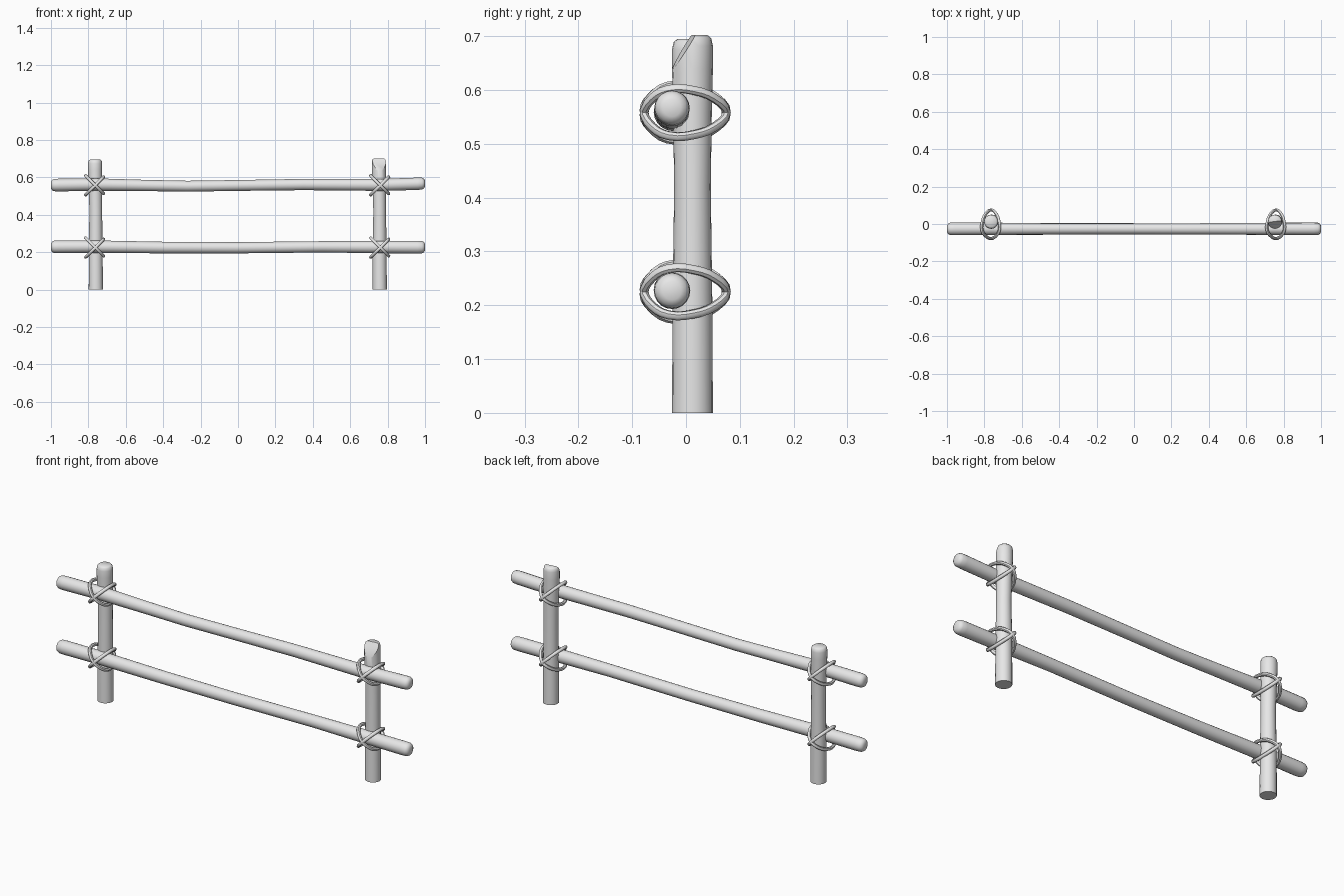
import bpy, bmesh, math
from mathutils import Vector

cube = bpy.data.objects.get("Cube")
if cube:
    bpy.data.objects.remove(cube, do_unlink=True)

grey = bpy.data.materials.new("plain_grey")
grey.use_nodes = True
grey.diffuse_color = (0.8, 0.8, 0.8, 1)
grey.node_tree.nodes["Principled BSDF"].inputs["Base Color"].default_value = (0.8, 0.8, 0.8, 1)


def add_object(name, mesh):
    mesh.materials.clear()
    mesh.materials.append(grey)
    obj = bpy.data.objects.new(name, mesh)
    bpy.context.collection.objects.link(obj)
    bpy.ops.object.select_all(action='DESELECT')
    obj.select_set(True)
    bpy.context.view_layer.objects.active = obj
    bpy.ops.object.shade_smooth_by_angle(angle=math.radians(45))
    return obj


def pole(name, stations, u, v, cut=None, sides=20):
    """Skin circles of (centre, radius) stations; u and v span each circle."""
    bm = bmesh.new()
    u, v = Vector(u), Vector(v)
    rings = []
    for centre, r in stations:
        angles = [2 * math.pi * i / sides for i in range(sides)]
        rings.append([bm.verts.new(Vector(centre) + r * (u * math.cos(a) + v * math.sin(a)))
                      for a in angles])
    for a, b in zip(rings, rings[1:]):
        for i in range(sides):
            j = (i + 1) % sides
            bm.faces.new((a[i], a[j], b[j], b[i]))
    bm.faces.new(rings[0])
    bm.faces.new(rings[-1])
    # slanted cut at the tip
    if cut:
        geom = bm.verts[:] + bm.edges[:] + bm.faces[:]
        res = bmesh.ops.bisect_plane(bm, geom=geom, plane_co=cut[0], plane_no=cut[1],
                                     clear_outer=True)
        edges = [e for e in res["geom_cut"] if isinstance(e, bmesh.types.BMEdge)]
        bmesh.ops.contextual_create(bm, geom=edges)
    bmesh.ops.recalc_face_normals(bm, faces=bm.faces)
    mesh = bpy.data.meshes.new(name)
    bm.to_mesh(mesh)
    bm.free()
    return add_object(name, mesh)


# Rails: gently bowed poles with rounded ends
def rail(name, path):
    y = -0.026
    (x0, z0, r0), (x1, z1, r1) = path[0], path[-1]
    tip = [(0, 0.5), (0.006, 0.8), (0.016, 0.96)]
    stations = [((x0 + d, y, z0), r0 * k) for d, k in tip]
    stations += [((x, y, z), r) for x, z, r in path[1:-1]]
    stations += [((x1 - d, y, z1), r1 * k) for d, k in reversed(tip)]
    pole(name, stations, (0, 1, 0), (0, 0, 1))


rail("top_rail", [(-1, 0.559, 0.034), (-0.96, 0.559, 0.034), (-0.76, 0.562, 0.033),
                  (-0.5, 0.557, 0.03), (-0.27, 0.553, 0.029), (0, 0.557, 0.029),
                  (0.35, 0.562, 0.03), (0.76, 0.56, 0.032), (0.96, 0.566, 0.033),
                  (1, 0.567, 0.033)])
rail("bottom_rail", [(-1, 0.229, 0.034), (-0.96, 0.229, 0.034), (-0.76, 0.23, 0.033),
                     (-0.4, 0.225, 0.031), (0, 0.224, 0.03), (0.45, 0.229, 0.03),
                     (0.76, 0.228, 0.033), (0.96, 0.227, 0.034), (1, 0.227, 0.034)])


# Posts: slightly uneven poles with softened tops
def post(name, x, lean, top, cut=None):
    y = 0.012
    levels = [(0, 0, 0.038), (0.2, 0.2, 0.037), (0.42, 0.1, 0.034), (0.56, 0.6, 0.036),
              (0.64, 1, 0.038), (top - 0.02, 1, 0.038), (top - 0.006, 1, 0.035),
              (top, 1, 0.028)]
    stations = [((x + lean * k, y, z), r) for z, k, r in levels]
    pole(name, stations, (1, 0, 0), (0, 1, 0), cut)


post("right_post", -0.76, -0.004, 0.695)
post("left_post", 0.758, -0.004, 0.702,
     cut=((0.76, 0.01, 0.695), (0.1, -0.8, 0.5)))


# Ties: two crossed rope loops around every joint
loop = [(-0.078, 0), (-0.062, 0.03), (-0.032, 0.046), (0.015, 0.044), (0.052, 0.03),
        (0.075, 0.004), (0.055, -0.026), (0.01, -0.045), (-0.035, -0.046), (-0.065, -0.026)]


def tie(name, x, z, slope):
    curve = bpy.data.curves.new(name, 'CURVE')
    curve.dimensions = '3D'
    curve.bevel_depth = 0.0085
    curve.bevel_resolution = 2
    curve.resolution_u = 3
    spline = curve.splines.new('BEZIER')
    spline.bezier_points.add(len(loop) - 1)
    for p, (y, s) in zip(spline.bezier_points, loop):
        p.co = (x + s, y, z + slope * s)
        p.handle_left_type = p.handle_right_type = 'AUTO'
    spline.use_cyclic_u = True
    temp = bpy.data.objects.new(name + "_path", curve)
    bpy.context.collection.objects.link(temp)
    bpy.context.view_layer.update()
    graph = bpy.context.evaluated_depsgraph_get()
    mesh = bpy.data.meshes.new_from_object(temp.evaluated_get(graph))
    bpy.data.objects.remove(temp, do_unlink=True)
    add_object(name, mesh)


for side, x in (("right", -0.766), ("left", 0.758)):
    for level, z in (("bottom", 0.222), ("top", 0.555)):
        tie(f"{side}_{level}_tie_rising", x, z, 1.0)
        tie(f"{side}_{level}_tie_falling", x, z + 0.006, -1.0)
